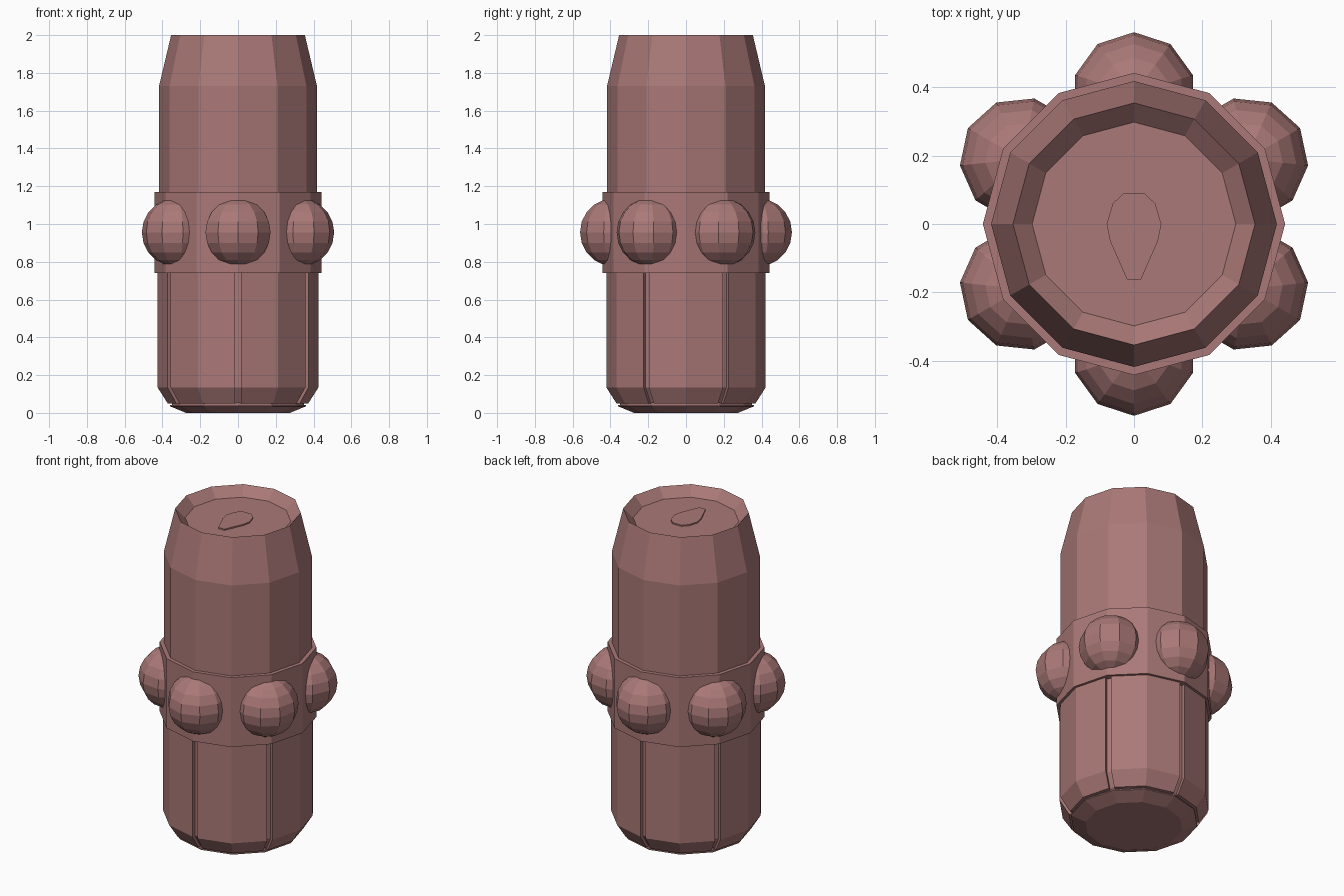
import bpy, bmesh
from math import sin, cos, pi, radians
from mathutils import Matrix

if "Cube" in bpy.data.objects:
    bpy.data.objects.remove(bpy.data.objects["Cube"])

mat = bpy.data.materials.new("dusty_red")
mat.diffuse_color = (0.40, 0.19, 0.185, 1)
mat.use_nodes = True
mat.node_tree.nodes["Principled BSDF"].inputs["Base Color"].default_value = mat.diffuse_color
SIDES = 12


def finish(name, bm):
    bmesh.ops.recalc_face_normals(bm, faces=bm.faces)
    me = bpy.data.meshes.new(name)
    bm.to_mesh(me)
    bm.free()
    ob = bpy.data.objects.new(name, me)
    bpy.context.collection.objects.link(ob)
    me.materials.append(mat)
    return ob


def loft(name, sections):
    """Closed solid through equal-length loops of points."""
    bm = bmesh.new()
    loops = [[bm.verts.new(p) for p in s] for s in sections]
    n = len(loops[0])
    for a, b in zip(loops, loops[1:]):
        for i in range(n):
            j = (i + 1) % n
            bm.faces.new((a[i], a[j], b[j], b[i]))
    bm.faces.new(loops[0][::-1])
    bm.faces.new(loops[-1])
    return finish(name, bm)


def ring(r, z):
    return [(r * cos(2 * pi * i / SIDES), r * sin(2 * pi * i / SIDES), z)
            for i in range(SIDES)]


def grooved_ring(r, z, half=0.016, depth=0.022):
    """12-sided ring with a square notch at every second corner."""
    pts = []
    for i in range(SIDES):
        a = 2 * pi * i / SIDES
        local = [(r, 0)]
        if i % 2:
            edge = r - half * 0.268
            local = [(edge, -half), (edge - depth, -half),
                     (edge - depth, half), (edge, half)]
        pts += [(u * cos(a) - v * sin(a), u * sin(a) + v * cos(a), z)
                for u, v in local]
    return pts


# Foot disc with a narrow recessed neck
loft("foot", [ring(r, z) for r, z in
              [(0.275, 0), (0.36, 0.035), (0.36, 0.042), (0.35, 0.042), (0.35, 0.06)]])

# Lower body with six vertical grooves
loft("lower_body", [grooved_ring(r, z) for r, z in
                    [(0.372, 0.05), (0.426, 0.135), (0.426, 0.76)]])

# Collar band
loft("collar", [ring(0.442, 0.74), ring(0.442, 1.17)])

# Upper body with tapered top and sunken lid
loft("upper_body", [ring(r, z) for r, z in
                    [(0.418, 1.1), (0.418, 1.73), (0.354, 2.0), (0.298, 1.945)]])

# Raised teardrop on the lid
half = [(0.02, -0.163), (0.07, -0.05), (0.08, 0.0), (0.062, 0.06), (0.03, 0.09)]
drop = half + [(-x, y) for x, y in reversed(half)]
loft("lid_drop", [[(x, y, z) for x, y in drop] for z in (1.94, 1.953)])

# Six knobs around the collar
for k in range(6):
    a = radians(30 + 60 * k)
    bm = bmesh.new()
    m = (Matrix.Rotation(a, 4, 'Z') @ Matrix.Translation((0.38, 0, 0.956))
         @ Matrix.Rotation(radians(18), 4, 'Z'))
    bmesh.ops.create_uvsphere(bm, u_segments=10, v_segments=10, radius=0.181, matrix=m)
    finish(f"knob_{k + 1}", bm)
